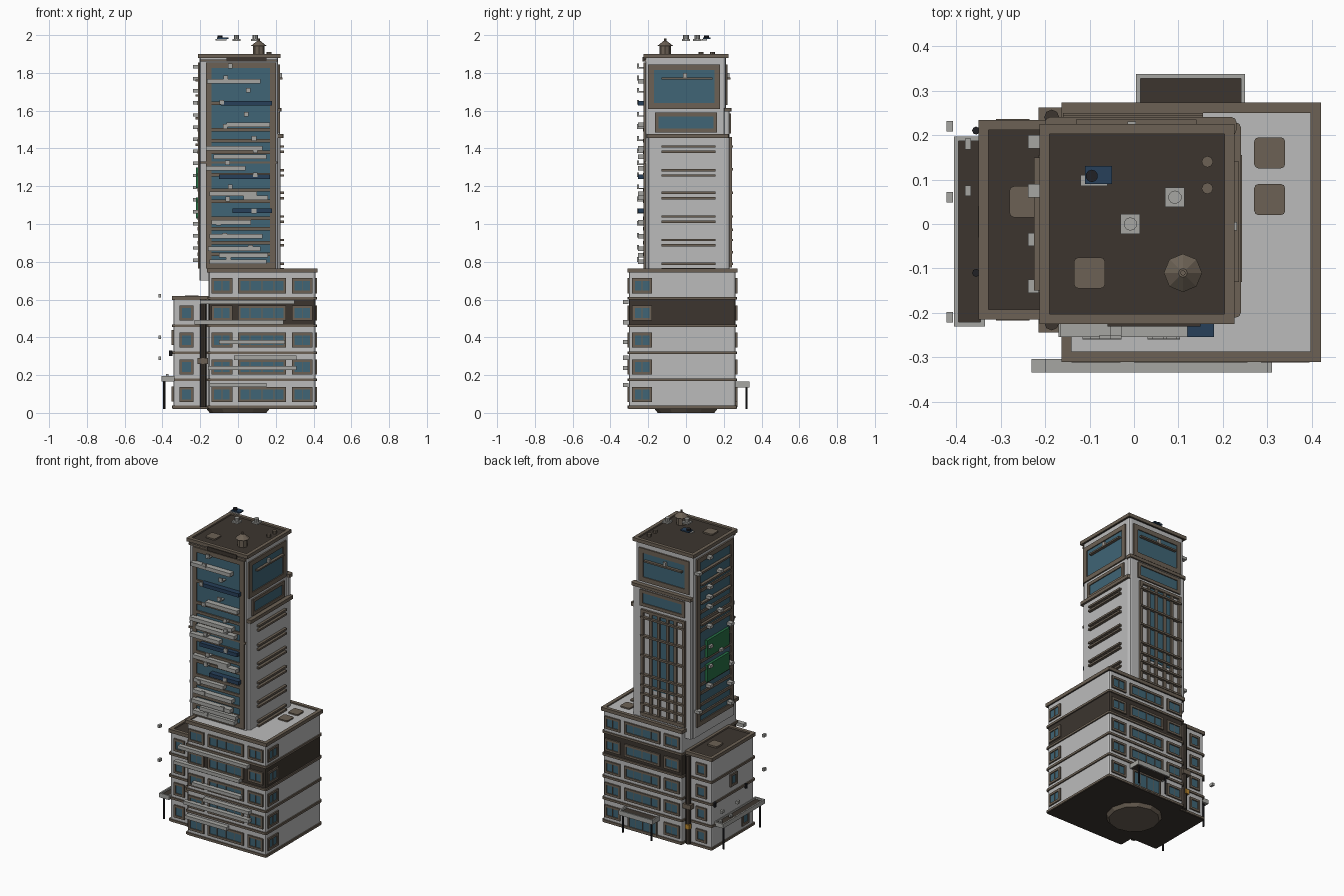
import bpy, bmesh, random
from mathutils import Matrix, Vector

if "Cube" in bpy.data.objects:
    bpy.data.objects.remove(bpy.data.objects["Cube"])
random.seed(4)

COL = dict(wall=(.50, .50, .50), trim=(.15, .12, .09), dark=(.045, .036, .028),
           glass=(.05, .13, .18), slab=(.38, .38, .36), navy=(.02, .05, .10),
           green=(.02, .16, .06), gold=(.5, .25, .03), black=(.015, .015, .018))
MATS = {}
for k, c in COL.items():
    m = bpy.data.materials.new(k)
    m.diffuse_color = (*c, 1)
    m.use_nodes = True
    m.node_tree.nodes["Principled BSDF"].inputs["Base Color"].default_value = m.diffuse_color
    MATS[k] = m
parts = {}


def get(name, mat):
    return parts.setdefault((name, mat), bmesh.new())


def box(name, mat, x0, x1, y0, y1, z0, z1, bev=0):
    bm = get(name, mat)
    c = Vector(((x0 + x1) / 2, (y0 + y1) / 2, (z0 + z1) / 2))
    M = Matrix.Translation(c) @ Matrix.Diagonal((abs(x1 - x0), abs(y1 - y0), abs(z1 - z0), 1))
    vs = bmesh.ops.create_cube(bm, size=1, matrix=M)['verts']
    if bev:  # chamfer upright corners only
        es = [e for e in {e for v in vs for e in v.link_edges}
              if abs(e.verts[0].co.z - e.verts[1].co.z) > 1e-5]
        bmesh.ops.bevel(bm, geom=es, offset=bev, segments=2, profile=.5, affect='EDGES')


def cyl(name, mat, x, y, z0, z1, r0, r1=None, n=8):
    bmesh.ops.create_cone(get(name, mat), cap_ends=True, segments=n, radius1=r0,
                          radius2=r0 if r1 is None else r1, depth=z1 - z0,
                          matrix=Matrix.Translation((x, y, (z0 + z1) / 2)))


# Box standing out of a wall: F front, B back, R right, L left; base = wall coordinate
def on(face, base, name, mat, u0, u1, z0, z1, d, inset=.004):
    s = 1 if face in 'BR' else -1
    a, b = sorted((base - s * inset, base + s * d))
    if face in 'FB':
        box(name, mat, u0, u1, a, b, z0, z1)
    else:
        box(name, mat, a, b, u0, u1, z0, z1)


def ring(face, base, name, u0, u1, z0, z1, t=.014, d=.009):
    for a, b, c, e in ((u0, u1, z0, z0 + t), (u0, u1, z1 - t, z1),
                       (u0, u0 + t, z0 + t, z1 - t), (u1 - t, u1, z0 + t, z1 - t)):
        on(face, base, name, 'trim', a, b, c, e, d)


def window(face, base, u0, u1, z0, z1, mull=0, t=.014):
    ring(face, base, 'window_frames', u0, u1, z0, z1, t)
    on(face, base, 'window_glass', 'glass', u0 + t, u1 - t, z0 + t, z1 - t, .003)
    for i in range(mull):
        u = u0 + (u1 - u0) * (i + 1) / (mull + 1)
        on(face, base, 'window_mullions', 'trim', u - .002, u + .002, z0 + t, z1 - t, .006)


# Roof with a raised parapet rim
def roof(name, x0, x1, y0, y1, z, w=.023, h=.022, mat='trim'):
    box(name + '_deck', 'dark', x0 + .004, x1 - .004, y0 + .004, y1 - .004, z - h, z - h * .4)
    for a, b, c, d in ((x0, x1, y0, y0 + w), (x0, x1, y1 - w, y1),
                       (x0, x0 + w, y0 + w, y1 - w), (x1 - w, x1, y0 + w, y1 - w)):
        box(name + '_parapet', mat, a, b, c, d, z - h, z)


# Foundation
cyl('foundation', 'trim', 0, 0, 0, .025, .15, .17, 12)

# Podium and side wing, floor by floor
FLOORS = [.03, .175, .317, .46, .605, .757]
box('podium_floor', 'dark', -.155, .415, -.305, .268, .02, .035, .01)
box('wing_floor', 'dark', -.345, -.15, -.21, .23, .02, .035, .01)
for i in range(5):
    z0, z1 = FLOORS[i], FLOORS[i + 1]
    box('podium_walls', 'dark' if i == 3 else 'wall', -.155, .41, -.302, .263, z0, z1, .012)
    box('podium_bands', 'trim', -.162, .418, -.309, .27, z0 - .006, z0 + .008, .012)
    a, b = z0 + .028, z0 + .108
    for u0, u1, n in ((-.14, -.03, 1), (0, .255, 3), (.285, .395, 1)):
        window('F', -.302, u0, u1, a, b, n)
        if i or u0 != 0:
            window('B', .263, u0, u1, a, b, n)
    window('R', .41, -.285, -.18, a, b, 1)
    if i < 4:
        box('wing_walls', 'wall', -.342, -.15, -.208, .227, z0, z1, .012)
        box('wing_bands', 'trim', -.35, -.15, -.215, .234, z0 - .006, z0 + .008, .012)
        window('F', -.208, -.31, -.235, a, b, 0)
        window('B', .227, -.31, -.235, a, b, 0)
window('L', -.342, -.03, .04, .36, .44)
window('L', -.342, -.15, -.08, .06, .14)
roof('podium_roof', -.163, .42, -.31, .273, .765)
roof('wing_roof', -.35, -.15, -.215, .234, .62)

# Back entrance with canopy and posts
window('B', .263, .02, .23, .03, .135, 3, .01)
roof('entrance_canopy', .005, .25, .25, .337, .165, .01, .03, 'slab')
for x in (.025, .23):
    cyl('entrance_posts', 'black', x, .32, .02, .15, .006)
# Left canopy
roof('side_canopy', -.405, -.335, -.23, .197, .195, .01, .028, 'slab')
for y in (-.2, .17):
    cyl('side_posts', 'black', -.39, y, .02, .18, .006)

# Tower core and its two stepped bays
box('tower_core', 'wall', -.203, .213, -.215, .212, .7, 1.885, .015)
box('tower_right_bay', 'wall', .2, .226, -.2, .222, .7, 1.46, .01)
box('tower_back_bay', 'wall', -.195, .222, .2, .23, .7, 1.6, .01)
box('right_bay_cap', 'trim', .2, .24, -.21, .228, 1.455, 1.477, .01)
box('back_bay_cap', 'trim', -.2, .23, .2, .24, 1.595, 1.615, .01)
roof('tower_roof', -.213, .226, -.225, .225, 1.9)

# Tower top windows on right and back
window('R', .213, -.2, .18, 1.61, 1.845, 0, .03)
window('B', .212, -.175, .185, 1.63, 1.845, 0, .03)
window('R', .213, -.165, .165, 1.485, 1.59, 0, .02)
window('B', .23, -.155, .165, 1.48, 1.585, 0, .02)
for f, b in (('R', .222), ('B', .221)):
    on(f, b, 'top_rails', 'trim', -.13, .14, 1.765, 1.775, .014)
    on(f, b, 'top_lamps', 'slab', -.015, .005, 1.775, 1.80, .01)

# Right bay louvres in pairs
for z in (.79, .915, 1.04, 1.165, 1.285, 1.41):
    for dz in (0, -.028):
        on('R', .226, 'right_louvres', 'trim', -.13, .155, z + dz - .006, z + dz + .006, .017)

# Back bay vertical grid
ring('B', .23, 'back_grid_frame', -.16, .155, .77, 1.46, .018, .014)
for u in (-.09, -.035, .03, .085):
    on('B', .23, 'back_grid_columns', 'trim', u - .01, u + .01, .78, 1.45, .012)
for u0, u1 in ((-.08, -.045), (-.025, .02), (.04, .075)):
    on('B', .23, 'back_grid_glass', 'glass', u0, u1, .95, 1.44, .004)
for z in (.79, .85, .915, .97, 1.04, 1.165, 1.29, 1.41):
    on('B', .23, 'back_grid_bars', 'trim', -.16, .155, z - .006, z + .006, .02)

# Front and left curtain walls with spandrels
for f, b, u0, u1 in (('F', -.215, -.17, .2), ('L', -.203, -.185, .185)):
    ring(f, b, 'curtain_frame', u0, u1, .765, 1.855, .03, .01)
    on(f, b, 'curtain_glass', 'glass', u0 + .03, u1 - .03, .79, 1.83, .003)
    for z in (.84, .9, .975, 1.03, 1.12, 1.18, 1.26, 1.38, 1.44, 1.5, 1.64):
        on(f, b, 'curtain_spandrels', 'trim', u0 + .03, u1 - .03, z - .009, z + .009, .012)
for z in (1.325, 1.865):
    on('F', -.215, 'front_band', 'trim', -.2, .21, z - .006, z + .006, .008)
on('F', -.215, 'front_top_sign', 'dark', -.06, .15, 1.86, 1.885, .015)

# Front ledges, irregular lengths
for u0, u1, z, m in ((-.165, .12, 1.755, 'slab'), (-.09, .18, 1.64, 'navy'), (-.06, .17, 1.525, 'slab'),
                     (-.17, .13, 1.40, 'slab'), (-.13, .15, 1.355, 'slab'), (-.17, .04, 1.295, 'slab'),
                     (-.1, .17, 1.25, 'navy'), (-.15, .10, 1.16, 'slab'), (.03, .16, 1.14, 'slab'),
                     (-.03, .18, 1.07, 'navy'), (-.14, .07, 1.01, 'slab'), (-.15, .13, .935, 'slab'),
                     (-.16, .12, .87, 'slab'), (-.1, .16, .835, 'slab'), (-.15, .15, .80, 'slab')):
    on('F', -.23, 'tower_front_ledges', m, u0, u1, z - .012, z + .012, .024, .012)
for u0, u1, z in ((-.2, .3, .587), (-.23, .24, .48), (-.1, .25, .375), (-.02, .31, .292),
                  (-.16, .31, .238), (-.15, .15, .147)):
    on('F', -.31, 'podium_front_ledges', 'slab', u0, u1, z - .011, z + .011, .024, .006)

# Small brackets on the front and left of the tower
for i in range(17):
    z = .8 + i * .064
    u = random.uniform(-.12, .12)
    on('F', -.215, 'front_brackets', 'slab', u, u + .025, z, z + .007, .045)
    on('F', -.253, 'front_brackets', 'slab', u, u + .025, z, z + .025, .006)
    u = random.choice((-.155, -.05, .06, .17))
    on('L', -.203, 'left_brackets', 'slab', u, u + .03, z, z + .018, .035)

# Left side screens
on('L', -.203, 'green_screens', 'green', -.13, .10, 1.03, 1.14, .02)
on('L', -.203, 'green_screens', 'green', -.13, .10, 1.19, 1.30, .02)
for z in (1.42, 1.56, 1.68, 1.76):
    on('L', -.203, 'left_rails', 'trim', -.15, .15, z - .006, z + .006, .022)

# Corner pipes, corner light, wing vents
for y in (-.222, .24):
    cyl('corner_pipes', 'dark', -.185, y, .03, .6, .017)
    box('pipe_collars', 'trim', -.215, -.16, y - .022, y + .022, .26, .29)
box('corner_light', 'gold', -.205, -.178, .235, .262, .13, .16)
for y, z in ((-.21, .62), (-.21, .4), (.06, .29), (.22, .29)):
    box('hanging_lamps', 'slab', -.422, -.407, y - .012, y + .012, z - .009, z + .009)
for y in (.075, .18):
    box('wing_vents', 'slab', -.38, -.367, y - .012, y + .012, .19, .205)
for y in (-.11, .21):
    cyl('wing_drains', 'black', -.355, y, .3, .33, .009)

# Roof hatches
for x, y, z, w in ((-.1, -.11, 1.89, .035), (.305, .16, .755, .035), (.305, .055, .755, .035),
                   (-.245, .05, .612, .035)):
    box('roof_hatches', 'trim', x - w, x + w, y - w, y + w, z - .004, z + .01, .01)
# Water tank
cyl('tank', 'trim', .11, -.11, 1.885, 1.945, .03)
cyl('tank_roof', 'trim', .11, -.11, 1.942, 1.968, .043, .01)
cyl('tank_finial', 'trim', .11, -.11, 1.965, 1.982, .006)
# Raised roof vents, stubs and dish
for x, y in ((-.008, 0), (.092, .06)):
    box('roof_vents', 'slab', x - .022, x + .022, y - .022, y + .022, 1.97, 1.98)
    cyl('roof_vents', 'slab', x, y, 1.978, 2.0, .015, n=10)
for y in (.08, .14):
    cyl('roof_stubs', 'trim', .165, y, 1.885, 1.91, .013)
box('dish_base', 'slab', -.12, -.06, .085, .11, 1.972, 1.98)
box('dish_panel', 'navy', -.11, -.05, .09, .13, 1.98, 1.988)
cyl('dish', 'black', -.095, .108, 1.986, 1.998, .014, n=10)

# Turn each collected part into an object
for (name, mat), bm in parts.items():
    me = bpy.data.meshes.new(name)
    bm.to_mesh(me)
    bm.free()
    me.materials.append(MATS[mat])
    bpy.context.collection.objects.link(bpy.data.objects.new(name, me))
